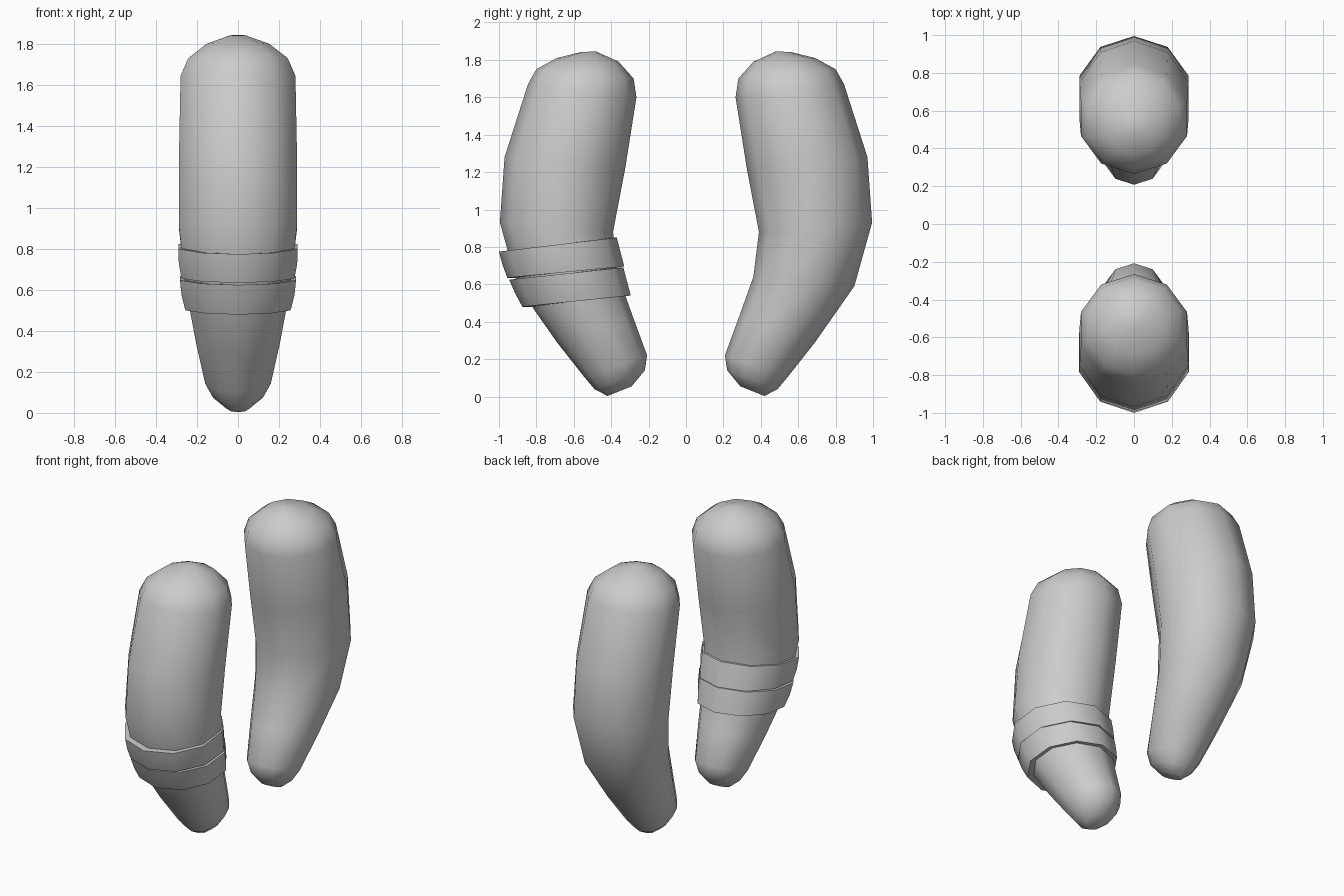
import bpy, bmesh, math

if "Cube" in bpy.data.objects:
    bpy.data.objects.remove(bpy.data.objects["Cube"])

SIDES = 10


def loft(name, rings, side, caps=True, closed=False):
    """Skin oval rings given as (outer y, outer z, inner y, inner z, half width)."""
    bm = bmesh.new()
    loops = []
    for oy, oz, iy, iz, rx in rings:
        cy, cz = (oy + iy) / 2, (oz + iz) / 2
        hy, hz = (oy - iy) / 2, (oz - iz) / 2
        loop = []
        for i in range(SIDES):
            a = 2 * math.pi * i / SIDES
            c, s = math.cos(a), math.sin(a)
            loop.append(bm.verts.new((rx * s, side * (cy + hy * c), cz + hz * c)))
        loops.append(loop)
    pairs = list(zip(loops, loops[1:]))
    if closed:
        pairs.append((loops[-1], loops[0]))
    for a, b in pairs:
        for i in range(SIDES):
            j = (i + 1) % SIDES
            bm.faces.new((a[i], a[j], b[j], b[i]))
    if caps and not closed:
        bm.faces.new(loops[0])
        bm.faces.new(loops[-1])
    bmesh.ops.recalc_face_normals(bm, faces=bm.faces)
    mesh = bpy.data.meshes.new(name)
    bm.to_mesh(mesh)
    bm.free()
    ob = bpy.data.objects.new(name, mesh)
    bpy.context.collection.objects.link(ob)
    bpy.context.view_layer.objects.active = ob
    bpy.ops.object.select_all(action='DESELECT')
    ob.select_set(True)
    bpy.ops.object.shade_smooth_by_angle(angle=math.radians(50))
    return ob


# Bent sleeve-like arms, shoulder to rounded tip
arm = [
    (0.56, 1.842, 0.48, 1.845, 0.04),
    (0.69, 1.81, 0.36, 1.79, 0.16),
    (0.80, 1.75, 0.28, 1.70, 0.255),
    (0.845, 1.67, 0.265, 1.60, 0.295),
    (0.97, 1.28, 0.325, 1.22, 0.303),
    (0.995, 0.93, 0.39, 0.88, 0.303),
    (0.90, 0.59, 0.36, 0.64, 0.268),
    (0.69, 0.29, 0.285, 0.43, 0.215),
    (0.54, 0.10, 0.208, 0.22, 0.168),
    (0.49, 0.04, 0.22, 0.14, 0.128),
    (0.42, 0.003, 0.29, 0.055, 0.06),
]
loft("banded_arm", arm, -1)
loft("plain_arm", arm, 1)


def band(name, top, bottom):
    """Closed cuff with a slight belly, reaching inside the arm."""
    mid = [(a + b) / 2 for a, b in zip(top, bottom)]
    mid[0] += 0.004
    mid[4] += 0.006

    def inset(r):
        return (r[0] - 0.07, r[1], r[2] + 0.08, r[3], r[4] - 0.06)
    loft(name, [inset(top), top, mid, bottom, inset(bottom)], -1, closed=True)


# Two cuffs around the forearm
band("upper_band", (1.0, 0.775, 0.37, 0.85, 0.306), (0.955, 0.635, 0.33, 0.695, 0.290))
band("lower_band", (0.945, 0.625, 0.335, 0.69, 0.298), (0.875, 0.48, 0.295, 0.54, 0.270))
